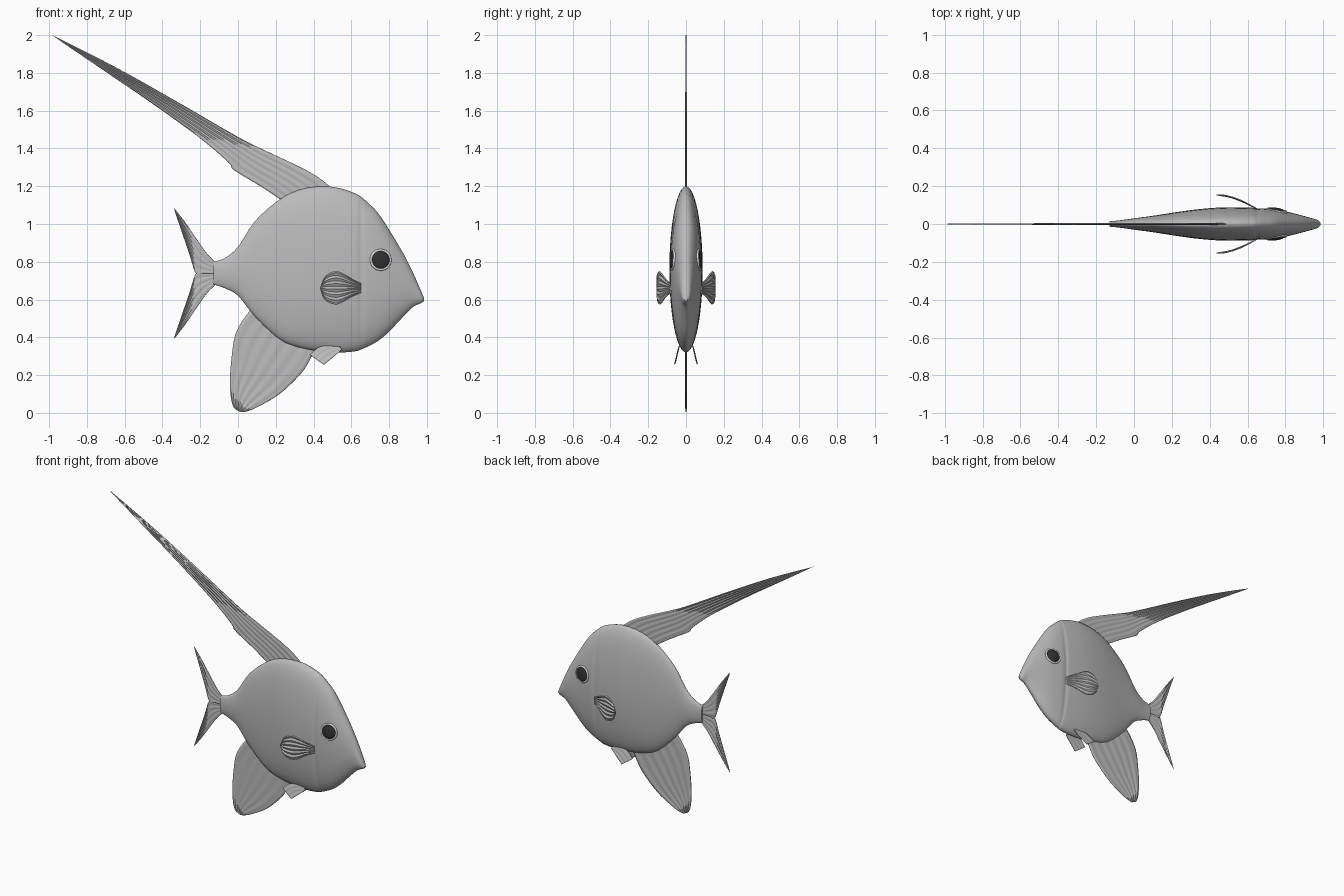
import bpy, bmesh, math
from mathutils import Vector

if "Cube" in bpy.data.objects:
    bpy.data.objects.remove(bpy.data.objects["Cube"])


def material(name, value):
    m = bpy.data.materials.new(name)
    m.use_nodes = True
    color = (value, value, value, 1)
    m.diffuse_color = color
    m.node_tree.nodes["Principled BSDF"].inputs["Base Color"].default_value = color
    return m


SKIN = material("grey skin", 0.5)
PUPIL = material("dark pupil", 0.03)
RIM = material("pale eye rim", 0.75)


def finish(bm, name, mat, angle=40):
    bmesh.ops.remove_doubles(bm, verts=bm.verts, dist=0.0002)
    bmesh.ops.recalc_face_normals(bm, faces=bm.faces)
    mesh = bpy.data.meshes.new(name)
    bm.to_mesh(mesh)
    bm.free()
    mesh.materials.append(mat)
    obj = bpy.data.objects.new(name, mesh)
    bpy.context.collection.objects.link(obj)
    bpy.ops.object.select_all(action="DESELECT")
    obj.select_set(True)
    bpy.context.view_layer.objects.active = obj
    bpy.ops.object.shade_smooth_by_angle(angle=math.radians(angle))
    return obj


def spline(points, count):
    """Smooth curve through points, sampled evenly by index."""
    pts = [Vector(p) for p in points]
    last = len(pts) - 1
    out = []
    for i in range(count + 1):
        f = i / count * last
        k = min(int(f), last - 1)
        t = f - k
        b, c = pts[k], pts[k + 1]
        a = pts[k - 1] if k else b * 2 - c
        d = pts[k + 2] if k + 2 <= last else c * 2 - b
        out.append(0.5 * (2 * b + (c - a) * t + (2 * a - 5 * b + 4 * c - d) * t * t
                          + (3 * b - a - 3 * c + d) * t ** 3))
    return out


def skin_rows(bm, rows, closed=False):
    rows = [[bm.verts.new(p) for p in row] for row in rows]
    n = len(rows[0])
    for r, s in zip(rows, rows[1:]):
        for j in range(n if closed else n - 1):
            k = (j + 1) % n
            bm.faces.new((r[j], r[k], s[k], s[j]))
    return rows


# Body: elliptical sections along x (x, top, bottom, half width)
SECTIONS = [
    (-.13, .80, .68, .014), (-.07, .82, .66, .02), (0, .88, .62, .03),
    (.09, 1.015, .51, .042), (.22, 1.13, .39, .062), (.33, 1.183, .345, .077),
    (.45, 1.2, .325, .087), (.55, 1.187, .32, .088), (.625, 1.16, .327, .086),
    (.65, 1.145, .335, .081), (.68, 1.12, .348, .083), (.74, 1.06, .38, .077),
    (.80, .97, .43, .067), (.88, .835, .515, .047), (.93, .735, .563, .033),
    (.967, .65, .58, .022), (.985, .608, .592, .008)]
bm = bmesh.new()
rings = []
for x, top, bottom, w in spline([Vector(s) for s in SECTIONS], 96):
    ring = []
    for j in range(48):
        a = j * math.tau / 48
        ring.append((x, w * math.cos(a),
                     (top + bottom) / 2 + (top - bottom) / 2 * math.sin(a)))
    rings.append(ring)
rings = skin_rows(bm, rings, closed=True)
bm.faces.new(rings[0])
bm.faces.new(rings[-1])
finish(bm, "body", SKIN)


def fin(name, edge_a, edge_b, place=lambda x, z: 0, side=1, rays=6, ripple=0.002):
    """Thin rippled sheet between two edges that run from root to tip."""
    count, across = 28, rays * 4
    a = spline([(x, 0, z) for x, z in edge_a], count)
    b = spline([(x, 0, z) for x, z in edge_b], count)
    rows = []
    for p, q in zip(a, b):
        row = []
        for j in range(across + 1):
            v = j / across
            c = p.lerp(q, v)
            wave = ripple * math.sin(v * rays * math.tau) * min(1, (p - q).length * 8)
            row.append((c.x, side * (place(c.x, c.z) + wave), c.z))
        rows.append(row)
    bm = bmesh.new()
    skin_rows(bm, rows)
    obj = finish(bm, name, SKIN)
    solid = obj.modifiers.new("thickness", "SOLIDIFY")
    solid.thickness = 0.004
    solid.offset = 0


# Long trailing fin on the back
fin("dorsal_fin",
    [(.52, 1.17), (.42, 1.25), (.3, 1.315), (.14, 1.39), (0, 1.46), (-.32, 1.645),
     (-.65, 1.83), (-.985, 2)],
    [(.24, 1.12), (.12, 1.2), (-.02, 1.285), (-.05, 1.325), (-.2, 1.455),
     (-.47, 1.65), (-.72, 1.82), (-.985, 2)])

# Rounded fin under the belly
fin("anal_fin",
    [(.42, .36), (.385, .29), (.335, .21), (.22, .1), (.1, .03), (.05, .01), (.02, .004)],
    [(.1, .57), (.05, .525), (-.012, .42), (-.035, .28), (-.042, .14), (-.025, .035),
     (.02, .004)])

# Forked tail
for name, s in (("upper", 1), ("lower", -1)):
    fin(name + "_tail_lobe",
        [(x, .738 + s * h) for x, h in
         [(-.12, .06), (-.165, .105), (-.225, .19), (-.28, .27), (-.34, .348)]],
        [(x, .738 + s * h) for x, h in
         [(-.12, 0), (-.18, 0), (-.222, 0), (-.262, .12), (-.34, .348)]], rays=4)

# Paired fins
for name, s in (("left", 1), ("right", -1)):
    fin(name + "_pectoral_fin",
        [(.65, .685), (.6, .71), (.56, .735), (.515, .75), (.465, .725), (.435, .662)],
        [(.65, .635), (.6, .615), (.56, .59), (.515, .575), (.46, .6), (.435, .662)],
        lambda x, z: .08 + .073 * math.sin((.65 - x) / .215 * math.pi / 2),
        s, 6, .003)
    fin(name + "_pelvic_fin",
        [(.55, .335), (.51, .3), (.455, .255)],
        [(.54, .35), (.44, .352), (.38, .308)],
        lambda x, z: .036 + (.355 - z) * .24, s, 3)

# Eyes: dark flattened ball inside a pale rim, tilted with the cheek
for name, s in (("left", 1), ("right", -1)):
    facing = Vector((.17, s, .08)).to_track_quat("Z", "Y")
    for part, mat in (("eye", PUPIL), ("eye_rim", RIM)):
        bm = bmesh.new()
        if part == "eye":
            bmesh.ops.create_uvsphere(bm, u_segments=32, v_segments=16, radius=.05)
            bmesh.ops.scale(bm, vec=(1, 1, .3), verts=bm.verts)
        else:
            rows = []
            for i in range(41):
                a = i * math.tau / 40
                rows.append([((.051 + .007 * math.cos(b)) * math.cos(a),
                              (.051 + .007 * math.cos(b)) * math.sin(a),
                              .007 * math.sin(b))
                             for b in [k * math.tau / 10 for k in range(10)]])
            skin_rows(bm, rows, closed=True)
        obj = finish(bm, name + "_" + part, mat)
        obj.rotation_mode = "QUATERNION"
        obj.rotation_quaternion = facing
        obj.location = (.755, s * .07, .81)
